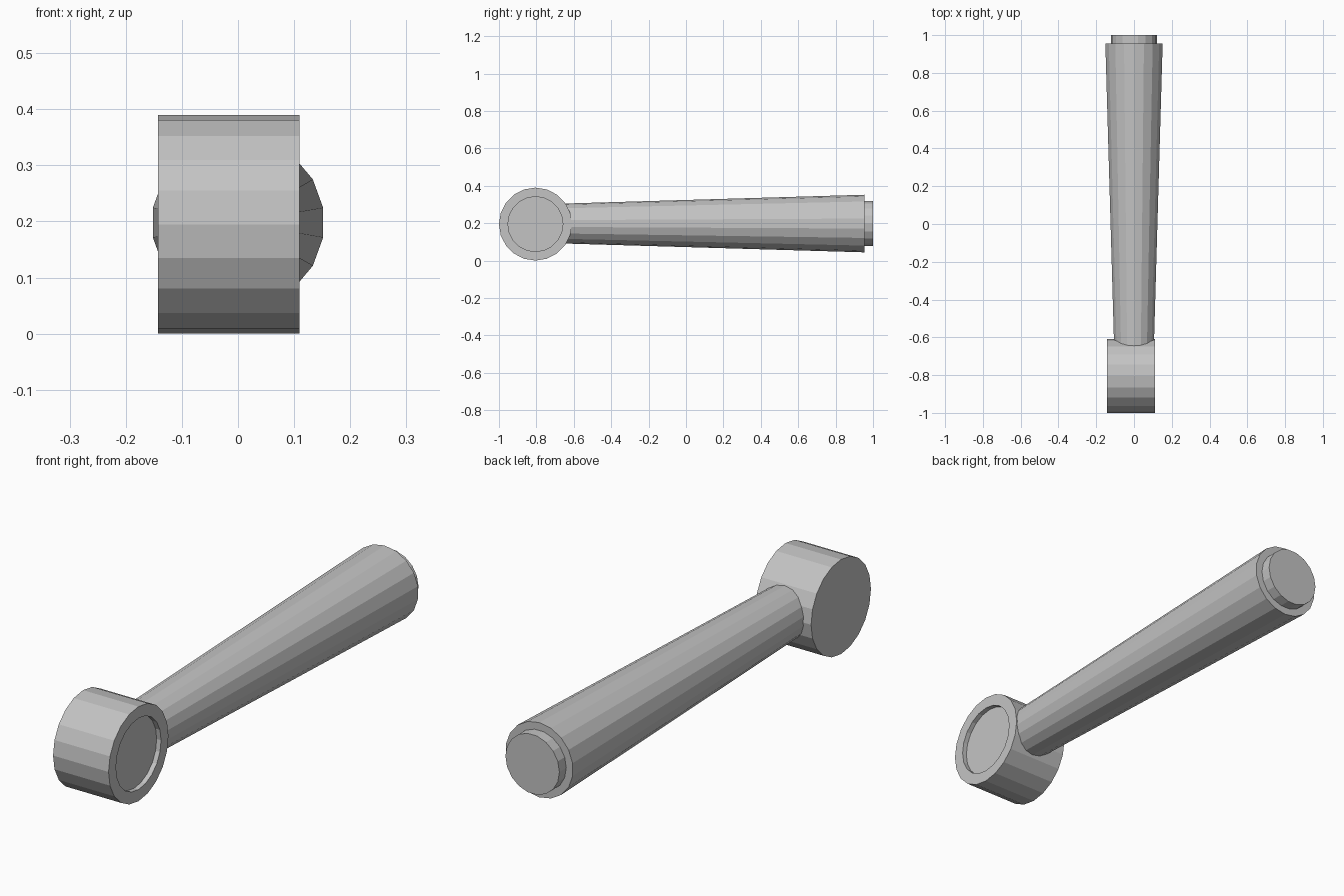
import bpy, bmesh, math
from mathutils import Matrix

cube = bpy.data.objects.get("Cube")
if cube:
    bpy.data.objects.remove(cube, do_unlink=True)

# One plain grey for everything
grey = bpy.data.materials.new("plain_grey")
grey.use_nodes = True
colour = (0.55, 0.55, 0.55, 1)
grey.diffuse_color = colour
grey.node_tree.nodes["Principled BSDF"].inputs["Base Color"].default_value = colour


def lathe(name, profile, sides, axis, centre, phase=0.0):
    """Flat-shaded closed turning: profile is (position along axis, radius)."""
    bm = bmesh.new()
    rings = []
    for pos, r in profile:
        ring = []
        for i in range(sides):
            a = 2 * math.pi * i / sides + phase
            u, v = r * math.cos(a), r * math.sin(a)
            ring.append(bm.verts.new((pos, u, v) if axis == "X" else (u, pos, v)))
        rings.append(ring)
    for a, b in zip(rings, rings[1:]):
        for i in range(sides):
            j = (i + 1) % sides
            bm.faces.new((a[i], a[j], b[j], b[i]))
    bm.faces.new(rings[0])
    bm.faces.new(rings[-1])
    bmesh.ops.recalc_face_normals(bm, faces=bm.faces)
    bmesh.ops.transform(bm, matrix=Matrix.Translation(centre), verts=bm.verts)
    mesh = bpy.data.meshes.new(name)
    bm.to_mesh(mesh)
    bm.free()
    mesh.materials.append(grey)
    obj = bpy.data.objects.new(name, mesh)
    bpy.context.collection.objects.link(obj)
    return obj


# Cross drum with a shallow round recess on its +x face
lathe("drum_head",
      [(-0.143, 0.195), (0.11, 0.195), (0.11, 0.147), (0.09, 0.147)],
      20, "X", (0, -0.805, 0.195))

# Tapered handle, its narrow end sunk into the drum
lathe("tapered_handle", [(-0.645, 0.107), (0.955, 0.154)],
      18, "Y", (0, 0, 0.198), math.radians(10))

# Stepped plug on the wide end
lathe("end_plug", [(0.94, 0.123), (1.0, 0.123)], 18, "Y", (0, 0, 0.198))
